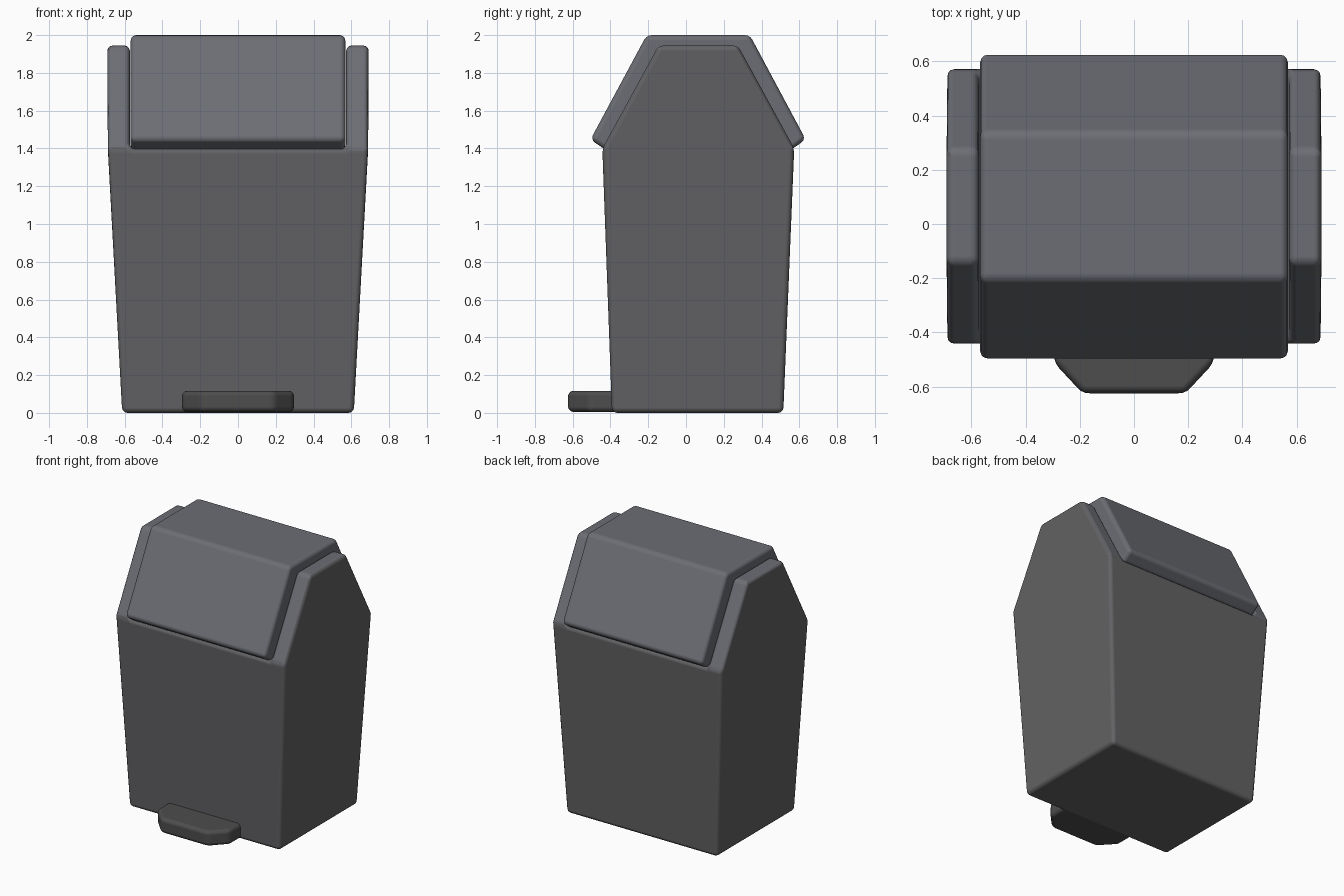
import bpy, bmesh

if "Cube" in bpy.data.objects:
    bpy.data.objects.remove(bpy.data.objects["Cube"])


def material(name, r, g, b):
    m = bpy.data.materials.new(name)
    m.diffuse_color = (r, g, b, 1)
    m.use_nodes = True
    m.node_tree.nodes["Principled BSDF"].inputs["Base Color"].default_value = m.diffuse_color
    return m


DARK = material("dark_grey", 0.122, 0.122, 0.128)
UPPER = material("blue_grey", 0.150, 0.155, 0.175)
PEDAL = material("pedal_grey", 0.075, 0.075, 0.074)


def prism(name, ring_a, ring_b, mats):
    """Closed solid between two matching rings of points."""
    bm = bmesh.new()
    a = [bm.verts.new(p) for p in ring_a]
    b = [bm.verts.new(p) for p in ring_b]
    n = len(a)
    bm.faces.new(a)
    bm.faces.new(b[::-1])
    for i in range(n):
        j = (i + 1) % n
        bm.faces.new((a[i], b[i], b[j], a[j]))
    bmesh.ops.recalc_face_normals(bm, faces=bm.faces)
    mesh = bpy.data.meshes.new(name)
    bm.to_mesh(mesh)
    bm.free()
    for m in mats:
        mesh.materials.append(m)
    if len(mats) > 1:  # upper faces take the second colour
        for p in mesh.polygons:
            p.material_index = int(p.center.z > 1.5)
    ob = bpy.data.objects.new(name, mesh)
    bpy.context.collection.objects.link(ob)
    return ob


def soften(ob, width):
    """Rounded edges with smooth shading."""
    mod = ob.modifiers.new("bevel", 'BEVEL')
    mod.width = width
    mod.segments = 3
    mod.limit_method = 'ANGLE'
    mod.angle_limit = 0.35
    mod.harden_normals = True
    for p in ob.data.polygons:
        p.use_smooth = True


def sides(profile):
    """Left and right rings from (half width, y, z) points."""
    return [[(s * x, y, z) for x, y, z in profile] for s in (-1, 1)]


# tapered body with raised side walls
body = prism("bin_body", *sides([
    (0.613, -0.392, 0.0), (0.692, -0.443, 1.4), (0.692, -0.145, 1.945),
    (0.692, 0.275, 1.945), (0.692, 0.573, 1.4), (0.613, 0.515, 0.0)]), [DARK, UPPER])

# slot for the lid between the side walls
slot = prism("slot_cutter", *sides([
    (0.573, -0.9, 1.4), (0.573, -0.9, 2.2), (0.573, 0.9, 2.2), (0.573, 0.9, 1.4)]),
    [DARK, UPPER])
slot.hide_render = True
slot.hide_viewport = True
cut = body.modifiers.new("slot", 'BOOLEAN')
cut.operation = 'DIFFERENCE'
cut.solver = 'EXACT'
cut.object = slot
soften(body, 0.028)

# overhanging lid
lid = prism("lid", *sides([
    (0.568, -0.506, 1.447), (0.568, -0.208, 2.0), (0.568, 0.338, 2.0),
    (0.568, 0.634, 1.447), (0.568, 0.552, 1.39), (0.568, -0.422, 1.39)]), [UPPER])
soften(lid, 0.028)

# foot pedal
outline = [(-0.297, -0.3), (-0.297, -0.51), (-0.19, -0.625),
           (0.19, -0.625), (0.297, -0.51), (0.297, -0.3)]
pedal = prism("foot_pedal", *[[(x, y, z) for x, y in outline] for z in (0.005, 0.117)],
              [PEDAL])
soften(pedal, 0.028)
